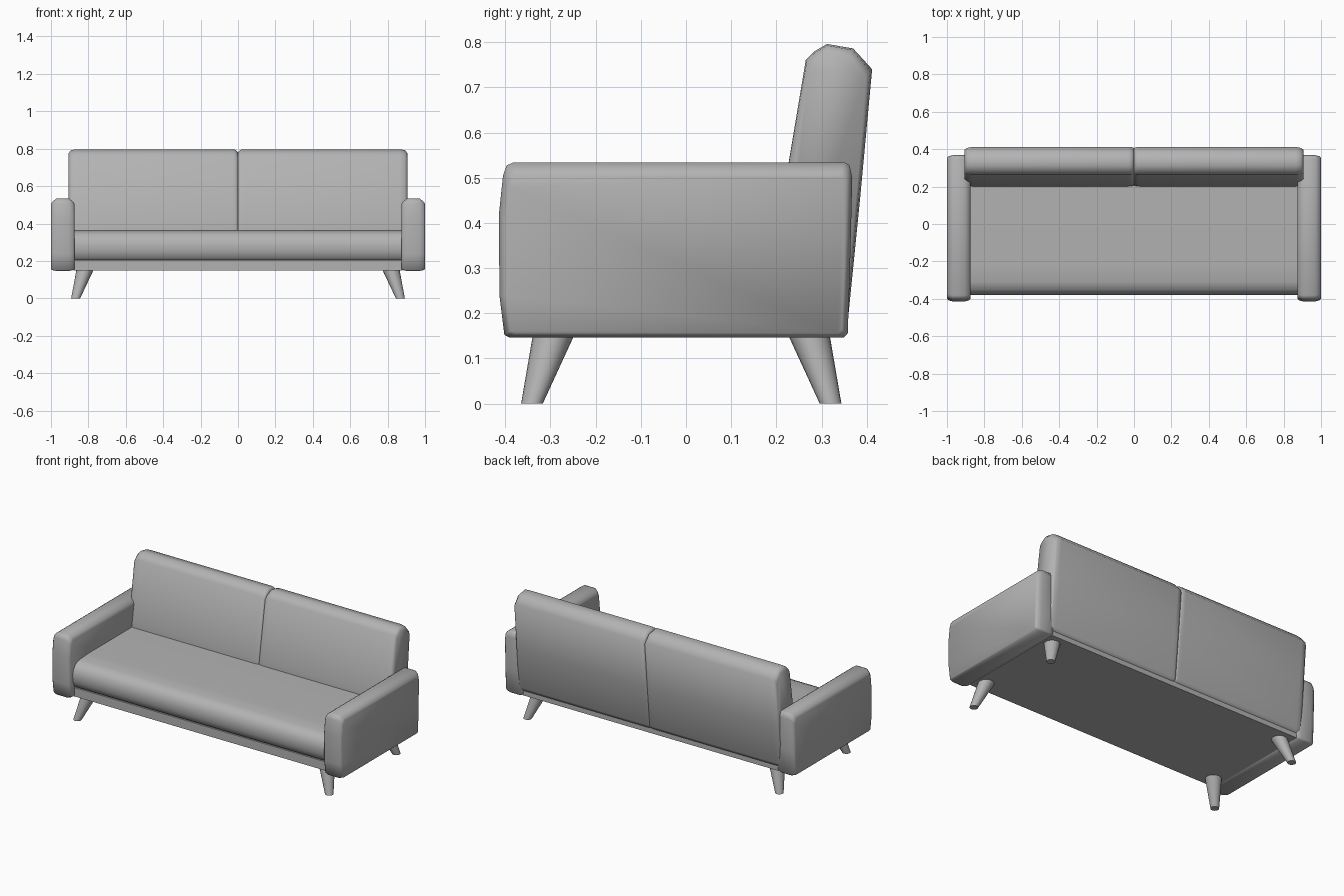
import bpy, bmesh, math

if "Cube" in bpy.data.objects:
    bpy.data.objects.remove(bpy.data.objects["Cube"])

# Mid-grey upholstery shared by every part
GREY = bpy.data.materials.new("grey")
GREY.diffuse_color = (0.45, 0.45, 0.45, 1)
GREY.use_nodes = True
GREY.node_tree.nodes["Principled BSDF"].inputs["Base Color"].default_value = GREY.diffuse_color


def finish(name, rings, angle=50):
    """Skin a list of equal-length vertex rings into a capped, smooth solid."""
    bm = bmesh.new()
    loops = [[bm.verts.new(p) for p in ring] for ring in rings]
    n = len(loops[0])
    for a, b in zip(loops, loops[1:]):
        for i in range(n):
            j = (i + 1) % n
            bm.faces.new((a[i], a[j], b[j], b[i]))
    bm.faces.new(loops[0])
    bm.faces.new(loops[-1])
    bmesh.ops.recalc_face_normals(bm, faces=bm.faces)
    me = bpy.data.meshes.new(name)
    bm.to_mesh(me)
    bm.free()
    me.materials.append(GREY)
    ob = bpy.data.objects.new(name, me)
    bpy.context.collection.objects.link(ob)
    bpy.ops.object.select_all(action='DESELECT')
    ob.select_set(True)
    bpy.context.view_layer.objects.active = ob
    bpy.ops.object.shade_smooth_by_angle(angle=math.radians(angle))
    return ob


def loft_x(name, profile, stations, pivot, side=1, angle=50):
    """Loft a (y, z) side profile along x; stations are (x, y scale, z scale)."""
    py, pz = pivot
    return finish(name, [[(side * x, py + (y - py) * sy, pz + (z - pz) * sz)
                          for y, z in profile] for x, sy, sz in stations], angle)


ARM = [(-0.39, 0.146), (-0.402, 0.152), (-0.413, 0.24), (-0.414, 0.42),
       (-0.405, 0.505), (-0.397, 0.527), (-0.382, 0.534), (0.35, 0.534),
       (0.362, 0.528), (0.368, 0.50), (0.363, 0.30), (0.358, 0.155), (0.349, 0.146)]
BACK = [(0.185, 0.19), (0.205, 0.40), (0.265, 0.76), (0.285, 0.78), (0.312, 0.796),
        (0.37, 0.786), (0.412, 0.74), (0.385, 0.45), (0.36, 0.20), (0.345, 0.175),
        (0.20, 0.175)]
SEAT = [(-0.345, 0.20), (-0.365, 0.215), (-0.378, 0.25), (-0.38, 0.285),
        (-0.372, 0.32), (-0.35, 0.348), (-0.31, 0.361), (-0.22, 0.366),
        (0.24, 0.366), (0.24, 0.20)]
BASE = [(-0.362, 0.15), (-0.362, 0.205), (0.348, 0.205), (0.348, 0.15)]

# Base rail and one-piece seat cushion
loft_x("base", BASE, [(-0.88, 1, 1), (0.88, 1, 1)], (0, 0.15))
loft_x("seat", SEAT, [(-0.878, 1, 1), (0.878, 1, 1)], (0, 0.2))

# Arms and the two back cushions, shaded soft all round
for side, label in ((-1, "left"), (1, "right")):
    loft_x(label + "_arm", ARM,
           [(0.874, 0.965, 0.9), (0.882, 0.985, 0.945), (0.904, 1, 1),
            (0.97, 1, 1), (0.992, 0.985, 0.945), (1.0, 0.965, 0.9)],
           (-0.02, 0.24), side, 89)
    loft_x(label + "_back_cushion", BACK,
           [(0.0, 0.95, 0.975), (0.012, 0.985, 0.997), (0.03, 1, 1), (0.865, 1, 1),
            (0.892, 0.95, 0.995), (0.905, 0.86, 0.97)],
           (0.31, 0.175), side, 89)

    # Splayed, tapered legs
    for end, y_top, y_foot in (("front", -0.293, -0.341), ("rear", 0.272, 0.32)):
        rings = []
        for x, y, z, r in ((0.868, y_foot, 0.0, 0.024), (0.818, y_top, 0.152, 0.046)):
            rings.append([(side * (x + r * math.cos(k * math.tau / 20)),
                           y + r * math.sin(k * math.tau / 20), z) for k in range(20)])
        finish(label + "_" + end + "_leg", rings)
